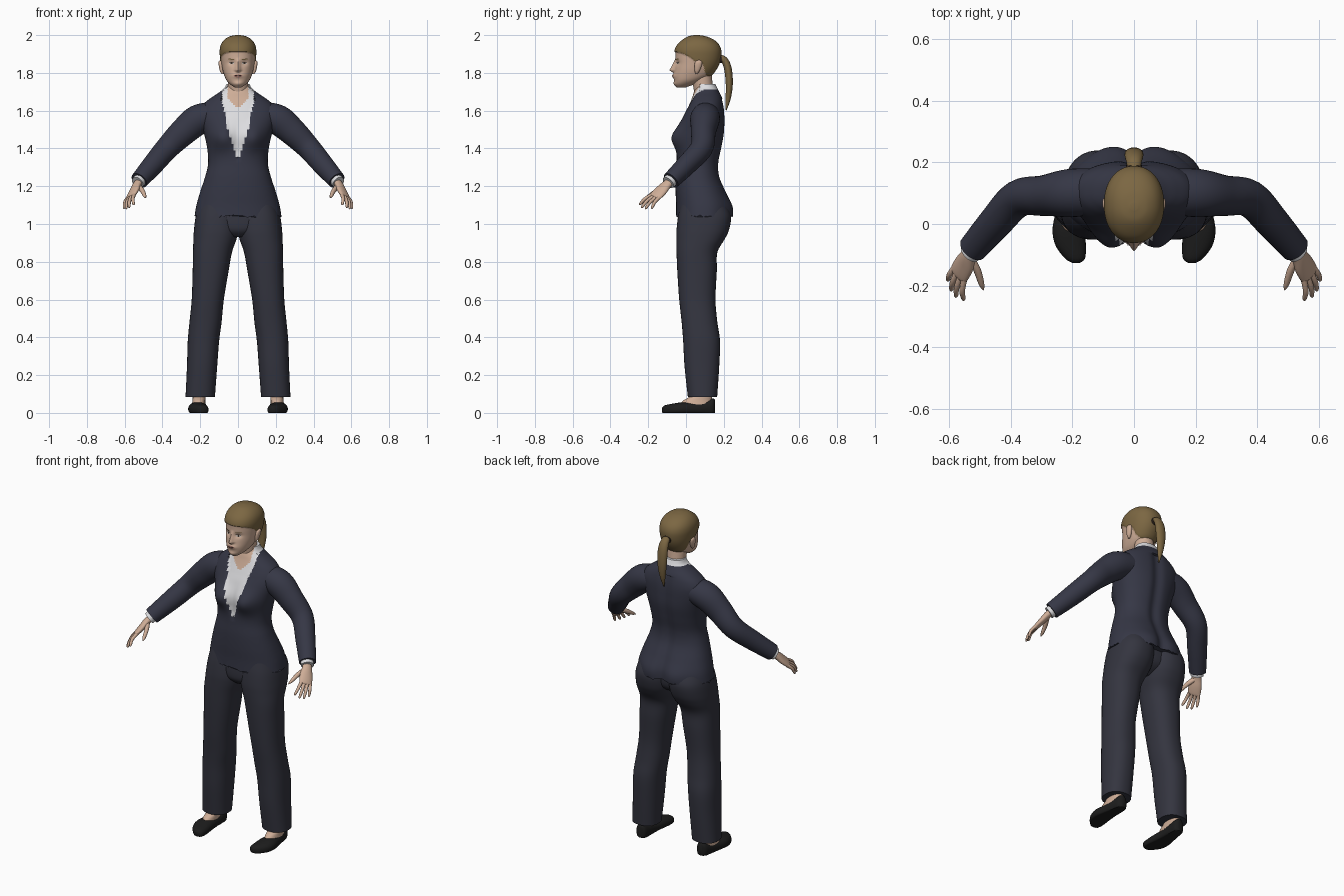
import bpy, bmesh, math, random
from mathutils import Vector

if "Cube" in bpy.data.objects:
    bpy.data.objects.remove(bpy.data.objects["Cube"])

random.seed(3)

COLOURS = {
    "navy_jacket": (.036, .038, .060), "dark_trousers": (.034, .035, .050),
    "white_shirt": (.72, .72, .74), "skin": (.62, .42, .31), "brown_hair": (.20, .135, .055),
    "black_leather": (.012, .012, .012), "lip_red": (.33, .16, .13),
    "eye_white": (.55, .50, .46), "dark_brown": (.04, .025, .018),
}
MATS = {}
for key, col in COLOURS.items():
    MATS[key] = bpy.data.materials.new(key)
    MATS[key].diffuse_color = (*col, 1)


def spline(rows, steps):
    """Catmull-Rom interpolation through rows of numbers."""
    out = []
    for i in range(len(rows) - 1):
        p = [rows[max(0, min(len(rows) - 1, i + k))] for k in (-1, 0, 1, 2)]
        for s in range(steps):
            t = s / steps
            out.append([.5 * (2 * b + (c - a) * t + (2 * a - 5 * b + 4 * c - d) * t * t
                              + (3 * b - a - 3 * c + d) * t ** 3) for a, b, c, d in zip(*p)])
    out.append(list(rows[-1]))
    return out


def lerp(table, v):
    """Piecewise linear lookup in pairs."""
    if v <= table[0][0]:
        return table[0][1]
    for (a, fa), (b, fb) in zip(table, table[1:]):
        if v <= b:
            return fa + (fb - fa) * (v - a) / (b - a)
    return table[-1][1]


def skin_rings(name, rings, mats, rule=None, mirror=False):
    """Bridge rings of points into a capped, smooth object."""
    bm = bmesh.new()
    loops = [[bm.verts.new(p) for p in r] for r in rings]
    n = len(loops[0])
    for a, b in zip(loops, loops[1:]):
        for i in range(n):
            bm.faces.new((a[i], a[(i + 1) % n], b[(i + 1) % n], b[i]))
    bm.faces.new(loops[0][::-1])
    bm.faces.new(loops[-1])
    bmesh.ops.recalc_face_normals(bm, faces=bm.faces)
    if rule:
        for f in bm.faces:
            f.material_index = rule(f.calc_center_median())
    return finish(name, bm, mats, mirror)


def finish(name, bm, mats, mirror):
    me = bpy.data.meshes.new(name)
    bm.to_mesh(me)
    bm.free()
    for m in mats:
        me.materials.append(MATS[m])
    ob = bpy.data.objects.new(name, me)
    bpy.context.collection.objects.link(ob)
    bpy.ops.object.select_all(action='DESELECT')
    ob.select_set(True)
    bpy.context.view_layer.objects.active = ob
    bpy.ops.object.shade_smooth_by_angle(angle=math.radians(50))
    if mirror:
        ob.modifiers.new("mirror", 'MIRROR').use_mirror_merge = False
    return ob


def oval(c, r, lo, hi, n, power=2.0):
    """Superellipse cross-section as (u, v) pairs."""
    pts = []
    for i in range(n):
        a = 2 * math.pi * i / n
        ca, sa = math.cos(a), math.sin(a)
        pts.append((c + r * math.copysign(abs(ca) ** (2 / power), ca),
                    (lo + hi) / 2 + (hi - lo) / 2 * math.copysign(abs(sa) ** (2 / power), sa)))
    return pts


def stack(name, rows, mats, n=40, steps=5, power=2.2, warp=None, rule=None, mirror=False):
    """Loft of horizontal sections: z, centre x, half width, front y, back y."""
    rings = [[(x, y, z) for x, y in oval(c, r, lo, hi, n, power)]
             for z, c, r, lo, hi in spline(rows, steps)]
    if warp:
        rings = [[warp(*p) for p in ring] for ring in rings]
    return skin_rings(name, rings, mats, rule, mirror)


def tube(name, path, mat, side=(0, 1, 0), n=20, steps=5, mirror=True):
    """Loft along a path: x, y, z, radius along side, radius across."""
    pts = spline(path, steps)
    rings = []
    for i, p in enumerate(pts):
        c = Vector(p[:3])
        t = (Vector(pts[min(i + 1, len(pts) - 1)][:3]) - Vector(pts[max(i - 1, 0)][:3])).normalized()
        s = Vector(side)
        s = (s - t * s.dot(t)).normalized()
        w = t.cross(s)
        rings.append([c + s * (p[3] * math.cos(a)) + w * (p[4] * math.sin(a))
                      for a in (2 * math.pi * k / n for k in range(n))])
    return skin_rings(name, rings, [mat], None, mirror)


def bump(x, z, cx, cz, sx, sz):
    return math.exp(-((x - cx) / sx) ** 2 - ((z - cz) / sz) ** 2)


# Jacket body with the shirt opening and bare throat
OPENING = [(1.34, 0), (1.40, .022), (1.50, .055), (1.60, .072), (1.66, .088), (1.70, .085)]


def torso_part(p):
    x, y, z = abs(p[0]), p[1], p[2]
    if y < .085 and z > 1.612 and x < min(.055, (z - 1.612) * 1.05):
        return 2
    if z > 1.712 or (y < .09 and z > 1.335 and x < lerp(OPENING, z)):
        return 1
    return 0


def torso_warp(x, y, z):
    ax = abs(x)
    part = torso_part((x, y, z))
    if y < .07:
        y -= .042 * bump(ax, z, .085, 1.455, .065, .065)
        y += .007 if part else 0
    else:
        y += .016 * bump(ax, z, .085, 1.07, .07, .07)
        y -= .014 * math.exp(-(x / .03) ** 2) * (z < 1.66)
    if z < 1.041:
        z += random.uniform(-.006, .008) + (.01 if ax < .03 else 0)
    return x, y, z


stack("jacket", [
    (1.04, 0, .230, -.052, .240), (1.10, 0, .220, -.052, .236), (1.17, 0, .200, -.055, .212),
    (1.25, 0, .174, -.055, .180), (1.32, 0, .158, -.050, .175), (1.40, 0, .163, -.046, .190),
    (1.48, 0, .180, -.042, .204), (1.55, 0, .200, -.025, .206), (1.60, 0, .202, -.004, .204),
    (1.64, 0, .178, .014, .198), (1.67, 0, .140, .026, .190), (1.695, 0, .102, .034, .178),
    (1.72, 0, .072, .044, .165), (1.742, 0, .061, .056, .155)],
    ["navy_jacket", "white_shirt", "skin"], n=112, steps=7, power=2.25,
    warp=torso_warp, rule=torso_part)

# Trousers
stack("trouser_leg", [
    (1.10, .105, .100, -.030, .215), (1.04, .110, .114, -.042, .238), (.97, .115, .118, -.050, .228),
    (.92, .122, .114, -.051, .205), (.85, .135, .103, -.050, .166), (.75, .145, .095, -.046, .163),
    (.60, .160, .085, -.036, .156), (.48, .172, .085, -.023, .166), (.38, .183, .083, -.015, .180),
    (.25, .190, .080, -.008, .176), (.10, .199, .078, .008, .166), (.085, .200, .078, .010, .165)],
    ["dark_trousers"], n=48, power=2.3, mirror=True)
stack("trouser_seat", [(1.08, 0, .19, -.035, .205), (1.0, 0, .18, -.038, .20),
                       (.96, 0, .13, -.030, .175), (.93, 0, .05, .0, .12)], ["dark_trousers"])

# Feet and shoes
stack("foot", [(.035, .210, .036, -.040, .130), (.065, .207, .034, -.015, .136),
               (.10, .205, .034, .030, .140), (.20, .200, .035, .050, .140)],
      ["skin"], n=24, mirror=True)
shoe_rows = spline([
    (-.127, .188, .010, .005, .028), (-.112, .191, .032, -.010, .040), (-.07, .205, .049, -.015, .049),
    (-.02, .212, .052, -.015, .056), (.04, .210, .044, -.015, .057), (.10, .205, .038, -.015, .067),
    (.14, .203, .031, -.015, .077), (.153, .203, .014, .0, .070)], 5)
skin_rings("shoe", [[(x, y, max(z, 0)) for x, z in oval(c, r, lo, hi, 28, 2.3)]
                    for y, c, r, lo, hi in shoe_rows], ["black_leather"], mirror=True)

# Sleeves and shirt cuffs
tube("sleeve", [(.12, .105, 1.575, .075, .070), (.21, .100, 1.552, .078, .080),
                (.29, .092, 1.487, .066, .073), (.375, .082, 1.402, .060, .062),
                (.45, .004, 1.314, .054, .056), (.523, -.080, 1.230, .047, .047)],
     "navy_jacket", n=32, steps=6)
tube("shirt_cuff", [(.49, -.045, 1.264, .037, .037), (.532, -.094, 1.219, .037, .034)],
     "white_shirt", n=24, steps=2)

# Hands
SPREAD = Vector((.566, .79, -.226)).normalized()
KNUCKLES = Vector((.566, -.160, 1.148))
tube("palm", [(.50, -.06, 1.248, .024, .022), (.532, -.098, 1.212, .027, .020),
              (.550, -.132, 1.177, .037, .018), (.567, -.162, 1.147, .037, .013),
              (.571, -.170, 1.139, .030, .007)], "skin", SPREAD)
TIPS = [(-.027, (.553, -.248, 1.102)), (-.009, (.578, -.238, 1.086)),
        (.009, (.594, -.217, 1.080)), (.026, (.605, -.184, 1.082))]
for i, (s, tip) in enumerate(TIPS):
    a, b = KNUCKLES + SPREAD * s, Vector(tip)
    m = a.lerp(b, .5) + Vector((.005, -.003, .005))
    tube(f"finger_{i + 1}", [(*a, .010, .010), (*m, .009, .009), (*a.lerp(b, .9), .007, .007),
                             (*b, .002, .002)], "skin", SPREAD, 12, 4)
tube("thumb", [(.532, -.105, 1.203, .015, .013), (.508, -.150, 1.178, .013, .012),
               (.494, -.195, 1.150, .009, .009), (.488, -.214, 1.139, .002, .002)],
     "skin", SPREAD, 12, 4)

# Neck
tube("neck", [(0, .108, 1.60, .050, .054), (0, .096, 1.69, .050, .053), (0, .080, 1.80, .055, .055)],
     "skin", mirror=False, n=32)

# Head: face and swept-back hair on one form
HEAD = [(1.723, 0, .018, -.048, .0), (1.74, 0, .042, -.060, .045), (1.76, 0, .060, -.063, .09),
        (1.785, 0, .072, -.065, .132), (1.815, 0, .081, -.061, .155), (1.85, 0, .087, -.056, .172),
        (1.885, 0, .091, -.055, .180), (1.92, 0, .092, -.054, .180), (1.95, 0, .085, -.040, .168),
        (1.975, 0, .068, -.014, .142), (1.992, 0, .042, .014, .105), (1.999, 0, .012, .045, .068)]
HAIRLINE = [(-.06, 1.912), (-.02, 1.903), (.02, 1.885), (.045, 1.862), (.075, 1.858),
            (.092, 1.84), (.10, 1.80), (.125, 1.765)]


def hairy(p):
    return int(p[2] > lerp(HAIRLINE, p[1]))


def features(x, z):
    """Forward relief of the nose, lips, chin and eye sockets."""
    nose = max(0, min(1, (1.88 - z) / .066 if z > 1.814 else 1 - (1.814 - z) / .016))
    return (.027 * nose * math.exp(-(x / (.007 + .007 * nose)) ** 2)
            + .007 * bump(x, z, 0, 1.784, .026, .011) + .005 * bump(x, z, 0, 1.742, .02, .012)
            - .009 * bump(abs(x), z, .034, 1.853, .018, .013))


def head_warp(x, y, z):
    if hairy((x, y, z)):
        k = 1.055
        return x * k, .06 + (y - .06) * k, z + .001
    return (x, y - features(x, z), z) if y < .02 else (x, y, z)


stack("head", HEAD, ["skin", "brown_hair"], n=112, steps=8, power=2.15, warp=head_warp, rule=hairy)

stack("ear", [(1.795, .082, .005, .050, .060), (1.81, .085, .011, .046, .072),
              (1.84, .090, .012, .044, .084), (1.86, .091, .011, .050, .085),
              (1.868, .090, .003, .062, .074)], ["skin"], n=16, steps=3, mirror=True)
tube("ponytail", [(0, .155, 1.872, .020, .018), (0, .196, 1.874, .024, .018),
                  (0, .220, 1.830, .030, .020), (0, .229, 1.750, .029, .019),
                  (0, .224, 1.670, .018, .014), (0, .212, 1.602, .003, .003)],
     "brown_hair", (1, 0, 0), 20, 6, mirror=False)
tube("hair_tie", [(0, .176, 1.874, .026, .022), (0, .190, 1.875, .026, .022)],
     "dark_brown", (1, 0, 0), 20, 2, mirror=False)


# Thin face plates that follow the head surface
def plate(name, cx, cz, rx, rz, mat, lift, tilt=0, mirror=True):
    sections = spline(HEAD, 8)

    def at(x, z):
        _, _, hw, lo, hi = min(sections, key=lambda r: abs(r[0] - z))
        y = (lo + hi) / 2 - (hi - lo) / 2 * (1 - min(1, abs(x) / hw) ** 2.15) ** (1 / 2.15)
        return x, y - features(x, z) - lift, z
    bm = bmesh.new()
    mid = bm.verts.new(at(cx, cz))
    ring = []
    for k in range(16):
        a = 2 * math.pi * k / 16
        dx = rx * math.cos(a)
        ring.append(bm.verts.new(at(cx + dx, cz + rz * math.sin(a) + tilt * dx)))
    for k in range(16):
        bm.faces.new((mid, ring[k], ring[(k + 1) % 16]))
    finish(name, bm, [mat], mirror)


plate("eye", .034, 1.851, .014, .0055, "eye_white", .002)
plate("iris", .034, 1.851, .0055, .005, "dark_brown", .0032)
plate("eyelid", .034, 1.857, .015, .0018, "dark_brown", .003)
plate("eyebrow", .036, 1.872, .019, .0028, "brown_hair", .002, .08)
plate("lips", 0, 1.784, .023, .008, "lip_red", .002, mirror=False)
plate("mouth_line", 0, 1.784, .021, .0013, "dark_brown", .0032, mirror=False)

for m in bpy.data.materials:
    if m.users and not m.is_grease_pencil:
        m.use_nodes = True
        m.node_tree.nodes["Principled BSDF"].inputs["Base Color"].default_value = m.diffuse_color
